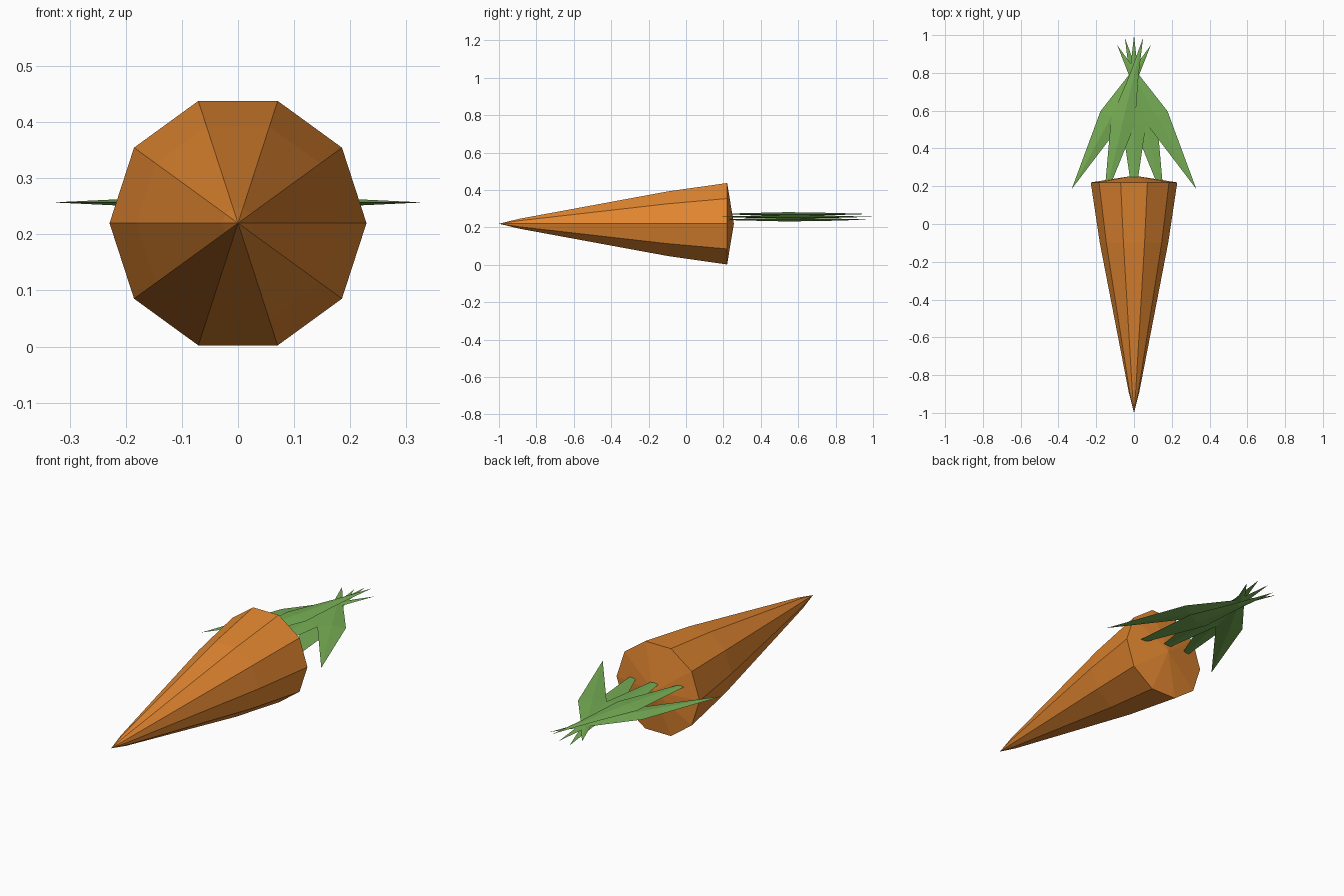
import bpy, bmesh, math
from mathutils import Vector, Matrix

if "Cube" in bpy.data.objects:
    bpy.data.objects.remove(bpy.data.objects["Cube"])


def material(name, color):
    m = bpy.data.materials.new(name)
    m.diffuse_color = (*color, 1)
    m.use_nodes = True
    m.node_tree.nodes["Principled BSDF"].inputs["Base Color"].default_value = m.diffuse_color
    return m


def finish(name, bm, mat):
    bmesh.ops.recalc_face_normals(bm, faces=bm.faces)
    me = bpy.data.meshes.new(name)
    bm.to_mesh(me)
    bm.free()
    me.materials.append(mat)
    ob = bpy.data.objects.new(name, me)
    bpy.context.collection.objects.link(ob)
    return ob


orange = material("carrot orange", (0.76, 0.24, 0.03))
green = material("leaf green", (0.18, 0.42, 0.09))

# Root: ten-sided lathe along y, closed by the tip and a shallow crown
SIDES, AXIS_Z = 10, 0.22
bm = bmesh.new()
rings = []
for y, r in [(-0.89, 0.028), (-0.1, 0.181), (0.22, 0.229)]:
    rings.append([bm.verts.new((r * math.cos(a), y, AXIS_Z + r * math.sin(a)))
                  for a in (2 * math.pi * i / SIDES for i in range(SIDES))])
tip = bm.verts.new((0, -1, AXIS_Z))
crown = bm.verts.new((0, 0.256, AXIS_Z))
for i in range(SIDES):
    j = (i + 1) % SIDES
    bm.faces.new((tip, rings[0][i], rings[0][j]))
    bm.faces.new((crown, rings[-1][j], rings[-1][i]))
    for a, b in zip(rings, rings[1:]):
        bm.faces.new((a[i], b[i], b[j], a[j]))
finish("carrot_root", bm, orange)

# Leaves: slim folded blades fanned about a pinch point
# (distance along the blade, half width, half thickness)
BLADE = [(0.25, 0.065, 0.010), (0.0, 0.024, 0.006)]
TIP, TAIL = 0.685, -0.215


def leaf(name, angle, z, tail):
    bm = bmesh.new()
    secs = [[bm.verts.new(p) for p in ((w, -u, 0), (0, -u, t), (-w, -u, 0), (0, -u, -t))]
            for u, w, t in BLADE]
    end = bm.verts.new((0, -TIP, 0))
    start = bm.verts.new((0, -tail, 0))
    for i in range(4):
        j = (i + 1) % 4
        bm.faces.new((end, secs[0][i], secs[0][j]))
        bm.faces.new((start, secs[1][j], secs[1][i]))
        bm.faces.new((secs[0][i], secs[1][i], secs[1][j], secs[0][j]))
    rot = Matrix.Rotation(math.radians(angle), 4, 'Z')
    bm.transform(Matrix.Translation((0, 0.785, z)) @ rot)
    finish(name, bm, green)


for n, (angle, z, tail) in enumerate([(-28.8, 0.257, -0.185), (-13.5, 0.272, -0.205),
                                      (0, 0.257, TAIL), (13.5, 0.242, -0.205),
                                      (28.8, 0.257, -0.185)]):
    leaf(f"leaf_{n + 1}", angle, z, tail)
